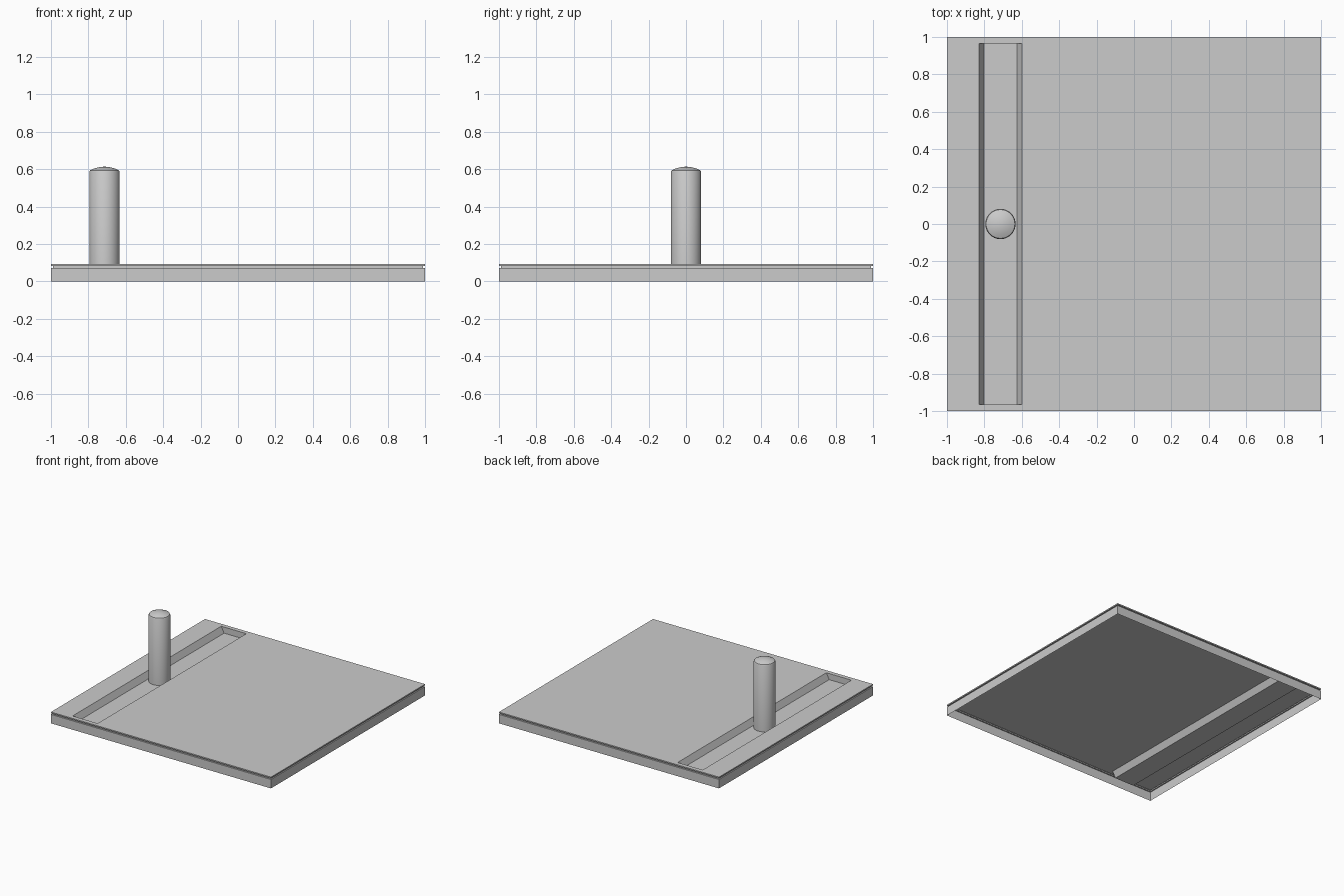
import bpy, bmesh
from math import cos, sin, tau

if "Cube" in bpy.data.objects:
    bpy.data.objects.remove(bpy.data.objects["Cube"])

TOP, FLOOR = 0.093, 0.043


def make_object(name, bm, smooth=False):
    bmesh.ops.remove_doubles(bm, verts=bm.verts, dist=1e-5)
    bmesh.ops.recalc_face_normals(bm, faces=bm.faces)
    mesh = bpy.data.meshes.new(name)
    bm.to_mesh(mesh)
    bm.free()
    ob = bpy.data.objects.new(name, mesh)
    bpy.context.collection.objects.link(ob)
    if smooth:
        bpy.context.view_layer.objects.active = ob
        ob.select_set(True)
        bpy.ops.object.shade_smooth_by_angle(angle=0.5)
        ob.select_set(False)
    return ob


def rect(bm, x0, x1, y0, y1, z):
    return [bm.verts.new(p) for p in
            ((x0, y0, z), (x1, y0, z), (x1, y1, z), (x0, y1, z))]


def bridge(bm, a, b):
    n = len(a)
    for i in range(n):
        j = (i + 1) % n
        bm.faces.new((a[i], a[j], b[j], b[i]))


# Base plate: open underneath, fine groove round the rim, sunken channel in the top
bm = bmesh.new()
rim = [(1, 0), (1, 0.073), (0.99, 0.073), (0.99, 0.083), (1, 0.083), (1, TOP)]
loops = [rect(bm, -h, h, -h, h, z) for h, z in rim]
loops.append(rect(bm, -0.828, -0.600, -0.965, 0.965, TOP))
loops.append(rect(bm, -0.802, -0.626, -0.965, 0.965, FLOOR))
for a, b in zip(loops, loops[1:]):
    bridge(bm, a, b)
bm.faces.new(loops[-1])
make_object("base_plate", bm)

# Upright peg: turned profile with a shallow domed tip
bm = bmesh.new()
profile = [(0.081, FLOOR), (0.081, 0.586), (0.077, 0.594),
           (0.055, 0.604), (0.028, 0.611)]
N = 32
rings = [[bm.verts.new((-0.714 + r * cos(tau * i / N), r * sin(tau * i / N), z))
          for i in range(N)] for r, z in profile]
for a, b in zip(rings, rings[1:]):
    bridge(bm, a, b)
tip = bm.verts.new((-0.714, 0, 0.614))
for i in range(N):
    bm.faces.new((rings[-1][i], rings[-1][(i + 1) % N], tip))
make_object("peg", bm, smooth=True)
